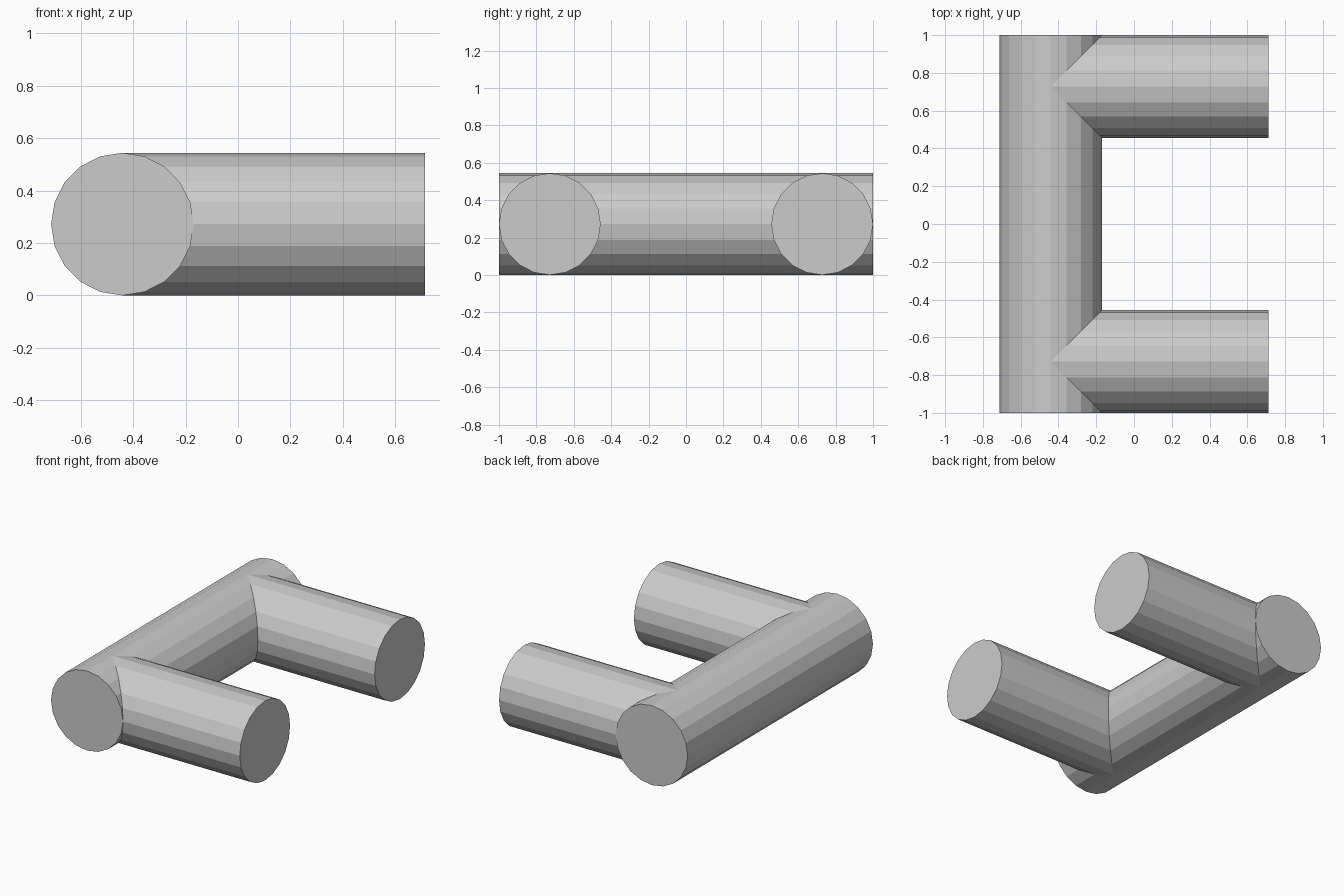
import bpy
from math import pi

if "Cube" in bpy.data.objects:
    bpy.data.objects.remove(bpy.data.objects["Cube"])

R = 0.272          # tube radius
X_END = 0.713      # half width of the model
SIDES = 20


def tube(name, centre, length, rotation):
    """Closed flat-shaded tube with its rotation baked into the mesh."""
    bpy.ops.mesh.primitive_cylinder_add(
        vertices=SIDES, radius=R, depth=length, location=centre, rotation=rotation)
    obj = bpy.context.object
    obj.name = name
    bpy.ops.object.transform_apply(location=False, rotation=True, scale=False)
    return obj


# Long back tube running along y
spine_x = -X_END + R
tube("spine_tube", (spine_x, 0, R), 2.0, (pi / 2, 0, 0))

# Two arms running along x, starting inside the spine on its axis
for name, side in (("front_arm", -1), ("back_arm", 1)):
    tube(name, ((spine_x + X_END) / 2, side * (1 - R), R),
         X_END - spine_x, (0, pi / 2, 0))
